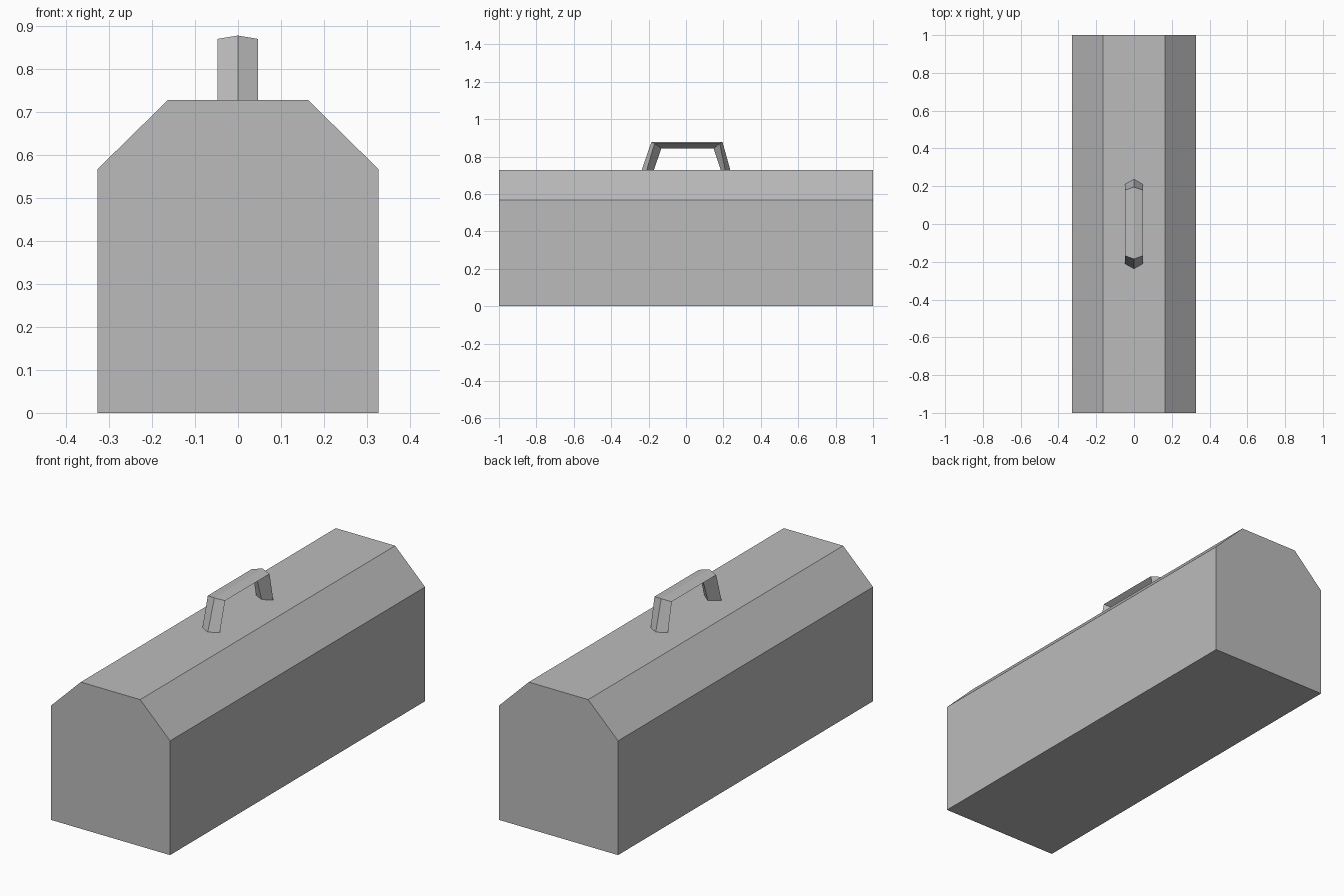
import bpy
import bmesh

cube = bpy.data.objects.get("Cube")
if cube:
    bpy.data.objects.remove(cube, do_unlink=True)

grey = bpy.data.materials.new("plain grey")
grey.use_nodes = True
colour = (0.5, 0.5, 0.5, 1)
grey.diffuse_color = colour
grey.node_tree.nodes["Principled BSDF"].inputs["Base Color"].default_value = colour


def loft(name, rings):
    """Join matching cross-sections into a closed, flat-shaded solid."""
    bm = bmesh.new()
    loops = [[bm.verts.new(p) for p in ring] for ring in rings]
    n = len(loops[0])
    for a, b in zip(loops, loops[1:]):
        for i in range(n):
            j = (i + 1) % n
            bm.faces.new((a[i], a[j], b[j], b[i]))
    bm.faces.new(loops[0])
    bm.faces.new(loops[-1])
    bmesh.ops.recalc_face_normals(bm, faces=bm.faces)
    mesh = bpy.data.meshes.new(name)
    bm.to_mesh(mesh)
    bm.free()
    mesh.materials.append(grey)
    obj = bpy.data.objects.new(name, mesh)
    bpy.context.collection.objects.link(obj)
    return obj


# Box body with sloped shoulders
half = [(0.327, 0), (0.327, 0.567), (0.163, 0.728)]
profile = half + [(-x, z) for x, z in reversed(half)]
loft("box_body", [[(x, y, z) for x, z in profile] for y in (-1, 1)])

# Carrying handle: outer ridge, side edge and inner ridge as (y, z) at each bend
bends = [
    [(-0.237, 0.728), (-0.21, 0.728), (-0.172, 0.728)],
    [(-0.185, 0.878), (-0.168, 0.87), (-0.132, 0.843)],
    [(0.195, 0.878), (0.18, 0.87), (0.148, 0.843)],
    [(0.237, 0.728), (0.21, 0.728), (0.186, 0.728)],
]
loft("carrying_handle", [
    [(0, *outer), (0.047, *side), (0, *inner), (-0.048, *side)]
    for outer, side, inner in bends
])
